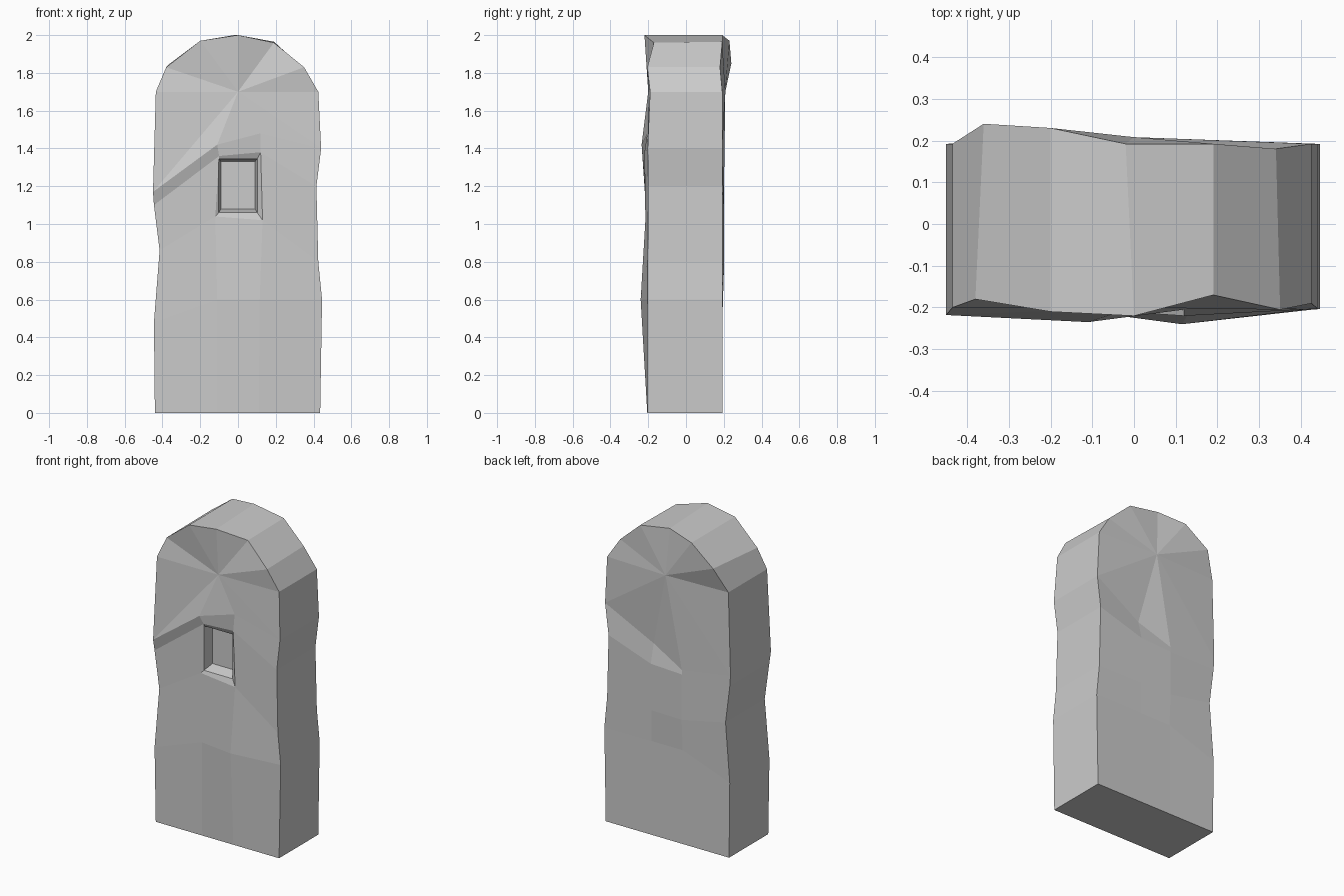
import bpy, bmesh

if "Cube" in bpy.data.objects:
    bpy.data.objects.remove(bpy.data.objects["Cube"])

bm = bmesh.new()
V = lambda x, y, z: bm.verts.new((x, y, z))
F = lambda *v: bm.faces.new(v)

# Weathered side outlines (x, z), bottom to shoulder
LEFT = [(-.44, 0), (-.445, .48), (-.415, .86), (-.445, 1.1), (-.45, 1.17), (-.435, 1.7)]
RIGHT = [(.435, 0), (.445, .6), (.425, .8), (.415, 1.2), (.44, 1.4), (.425, 1.7)]


def build_face(left_y, right_y, mid, arch, centre):
    """One broad face: 4-column grid with a fan-shaped arch; returns grid and rim."""
    left = [V(x, y, z) for (x, z), y in zip(LEFT, left_y)]
    right = [V(x, y, z) for (x, z), y in zip(RIGHT, right_y)]
    rows = [[left[i], V(*a), V(*b), right[i]] for i, (a, b) in enumerate(mid)]
    top = [V(*p) for p in arch]
    c = V(*centre)
    fan = [left[5]] + rows[4] + [right[5]] + top[::-1]
    for a, b in zip(fan, fan[1:] + fan[:1]):
        F(a, b, c)
    return rows, left + top + right[::-1]


# Front face
front, front_rim = build_face(
    [-.205, -.21, -.205, -.21, -.218, -.2],
    [-.205, -.203, -.203, -.2, -.203, -.19],
    [((-.11, -.205, 0), (.11, -.205, 0)),
     ((-.11, -.21, .6), (.115, -.24, .6)),
     ((-.12, -.205, 1.04), (.13, -.215, 1.02)),
     ((-.1, -.205, 1.36), (.12, -.22, 1.38)),
     ((-.11, -.235, 1.42), (.12, -.205, 1.48))],
    [(-.38, -.18, 1.83), (-.2, -.21, 1.97), (0, -.22, 2), (.19, -.17, 1.96), (.35, -.205, 1.83)],
    (0, -.2, 1.7))

# Back face
back, back_rim = build_face(
    [.192] * 6, [.192] * 6,
    [((-.11, .192, 0), (.11, .192, 0)),
     ((-.11, .19, .6), (.11, .19, .6)),
     ((-.11, .202, .8), (.11, .195, .8)),
     ((-.11, .2, 1.09), (.11, .2, 1.1)),
     ((-.11, .2, 1.12), (.11, .17, 1.22))],
    [(-.36, .24, 1.85), (-.2, .23, 1.97), (-.02, .192, 2), (.19, .192, 1.965), (.34, .18, 1.83)],
    (0, .208, 1.7))

# Grid cells, leaving the niche opening in the front
for rows, niche in ((front, (2, 1)), (back, None)):
    for i in range(4):
        for j in range(3):
            if (i, j) != niche:
                F(rows[i][j], rows[i][j + 1], rows[i + 1][j + 1], rows[i + 1][j])

# Niche: sloped surround, tapered walls and flat back panel
ring = [front[2][1], front[2][2], front[3][2], front[3][1]]
for hx, z0, z1, y in ((.102, 1.06, 1.345, -.2), (.09, 1.08, 1.33, -.13)):
    inner = [V(-hx, y, z0), V(hx, y, z0), V(hx, y, z1), V(-hx, y, z1)]
    for k in range(4):
        n = (k + 1) % 4
        F(ring[k], ring[n], inner[n], inner[k])
    ring = inner
F(*ring)

# Sides and arch joining the two rims, then the base
for k in range(len(front_rim) - 1):
    F(front_rim[k], front_rim[k + 1], back_rim[k + 1], back_rim[k])
F(*front[0], *back[0][::-1])

bmesh.ops.recalc_face_normals(bm, faces=bm.faces)
mesh = bpy.data.meshes.new("stone_pillar")
bm.to_mesh(mesh)
bm.free()
bpy.context.collection.objects.link(bpy.data.objects.new("stone_pillar", mesh))
